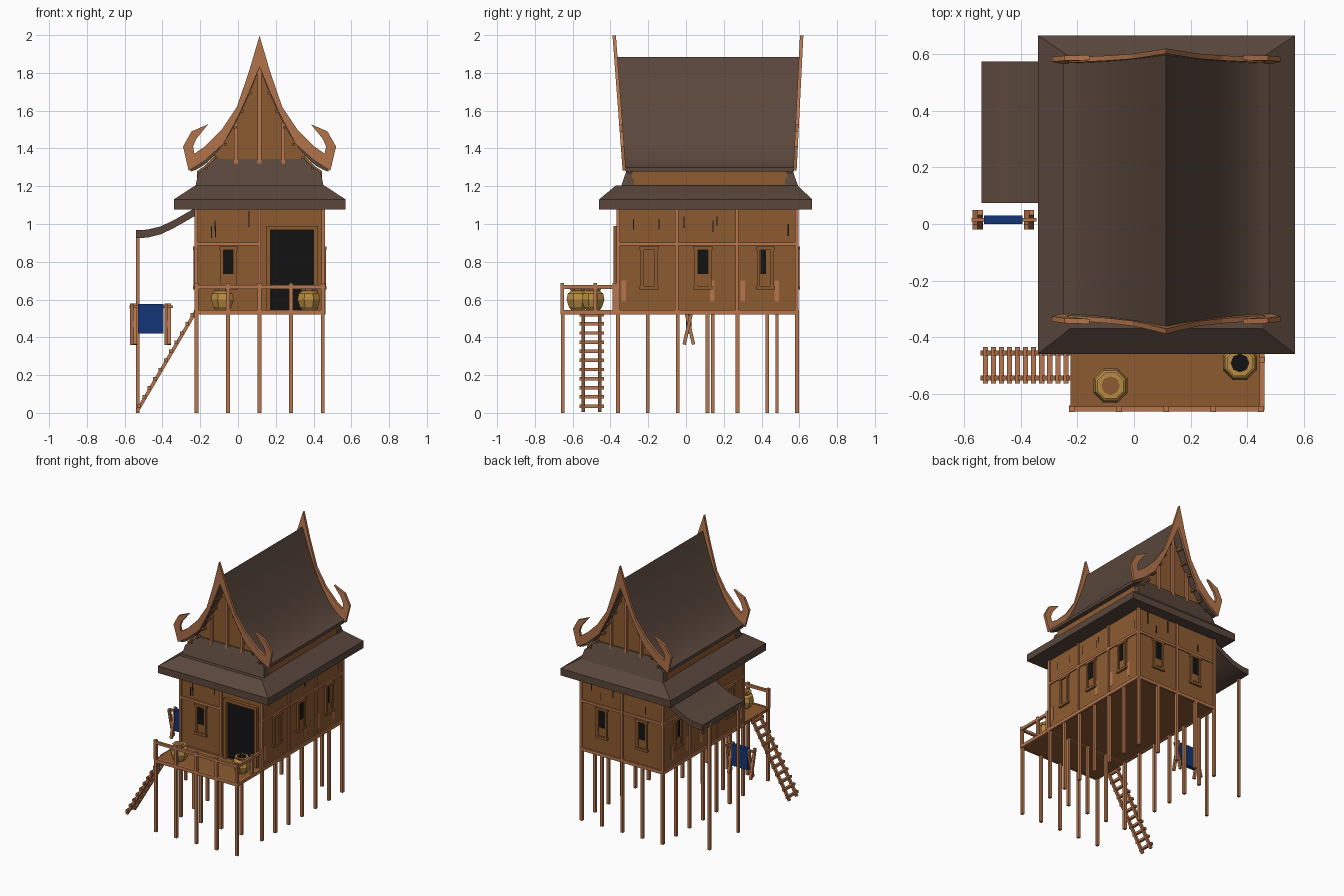
import bpy, bmesh, math, random
from mathutils import Vector, Matrix

if "Cube" in bpy.data.objects:
    bpy.data.objects.remove(bpy.data.objects["Cube"])

random.seed(4)


def mat(name, r, g, b):
    m = bpy.data.materials.new(name)
    m.diffuse_color = (r, g, b, 1)
    m.use_nodes = True
    m.node_tree.nodes["Principled BSDF"].inputs["Base Color"].default_value = m.diffuse_color
    return m


WALL = mat("brown wood", 0.27, 0.105, 0.03)
TRIM = mat("light wood", 0.47, 0.18, 0.075)
ROOF = mat("dark roof", 0.1, 0.062, 0.045)
BLACK = mat("dark opening", 0.006, 0.006, 0.006)
BLUE = mat("blue cloth", 0.007, 0.035, 0.18)
JAR = mat("yellow clay", 0.48, 0.26, 0.055)
CX = 0.114  # centre line of the house


def finish(name, bm, m, smooth=False):
    bmesh.ops.recalc_face_normals(bm, faces=bm.faces)
    me = bpy.data.meshes.new(name)
    bm.to_mesh(me)
    bm.free()
    me.materials.append(m)
    ob = bpy.data.objects.new(name, me)
    bpy.context.collection.objects.link(ob)
    if smooth:
        bpy.context.view_layer.objects.active = ob
        ob.select_set(True)
        bpy.ops.object.shade_smooth_by_angle(angle=math.radians(35))
        ob.select_set(False)
    return ob


def box(name, x0, x1, y0, y1, z0, z1, m):
    bm = bmesh.new()
    bmesh.ops.create_cube(bm, size=1, matrix=Matrix.Translation(((x0 + x1) / 2, (y0 + y1) / 2, (z0 + z1) / 2))
                          @ Matrix.Diagonal((x1 - x0, y1 - y0, z1 - z0, 1)))
    return finish(name, bm, m)


def beam(name, a, b, w, m):
    a, b = Vector(a), Vector(b)
    d = b - a
    bm = bmesh.new()
    bmesh.ops.create_cube(bm, size=1, matrix=Matrix.Translation((a + b) / 2)
                          @ d.to_track_quat('Z', 'Y').to_matrix().to_4x4() @ Matrix.Diagonal((w, w, d.length, 1)))
    return finish(name, bm, m)


def prism(name, pts, f0, f1, m, smooth=False):
    """Joins one outline, placed by f0 at one end and by f1 at the other."""
    bm = bmesh.new()
    a = [bm.verts.new(f0(*p)) for p in pts]
    b = [bm.verts.new(f1(*p)) for p in pts]
    n = len(pts)
    bm.faces.new(a)
    bm.faces.new(b)
    for i in range(n):
        bm.faces.new((a[i], a[(i + 1) % n], b[(i + 1) % n], b[i]))
    return finish(name, bm, m, smooth)


def mirrored(half):
    """Outline from apex-side half (x >= 0) to a full symmetric outline."""
    return half + [(-x, z) for x, z in reversed(half) if x > 1e-6]


def curve(d):
    d = abs(d)
    return 1.885 - 2.877 * d + 3.49 * d * d


def end_y(side, z, extra=0.0):
    """Leaning plane of the gable ends."""
    if side < 0:
        return -0.322 - (z - 1.29) * 0.075 - extra
    return 0.572 + (z - 1.29) * 0.05 + extra


# stilts
XS = [-0.22, -0.053, CX, 0.281, 0.449]
YS = [-0.36 + i * 0.158 for i in range(7)]
stilts = [(x, -0.652) for x in XS]
stilts += [(x, y) for x in XS for y in YS if x in (XS[0], XS[-1]) or y in (YS[0], YS[-1])]
for x, y in stilts:
    box("stilt", x - 0.01, x + 0.01, y - 0.01, y + 0.01, 0, 0.53, TRIM)

# main body and deck
box("house_body", -0.222, 0.452, -0.36, 0.587, 0.53, 1.1, WALL)
box("deck", -0.225, 0.455, -0.655, -0.36, 0.522, 0.542, WALL)
box("deck_front_edge", -0.23, 0.46, -0.664, -0.65, 0.52, 0.545, TRIM)
box("deck_right_edge", 0.447, 0.461, -0.66, -0.36, 0.52, 0.545, TRIM)
box("front_handrail", -0.23, 0.46, -0.664, -0.646, 0.657, 0.677, TRIM)
box("right_handrail", 0.444, 0.462, -0.66, -0.37, 0.657, 0.677, TRIM)
for x, y in [(x, -0.655) for x in XS] + [(0.453, -0.48), (0.453, -0.378)]:
    box("rail_post", x - 0.01, x + 0.01, y - 0.01, y + 0.01, 0.54, 0.687, TRIM)


# details laid on a wall: u runs along the wall, depth sticks out
def on_wall(side, name, u0, u1, z0, z1, depth, m):
    if side == "front":
        box(name, u0, u1, -0.36 - depth, -0.355, z0, z1, m)
    elif side == "back":
        box(name, u0, u1, 0.58, 0.587 + depth, z0, z1, m)
    elif side == "left":
        box(name, -0.222 - depth, -0.215, u0, u1, z0, z1, m)
    else:
        box(name, 0.445, 0.452 + depth, u0, u1, z0, z1, m)


def window(side, u, opening):
    for s in (-1, 1):
        c = u + s * 0.036
        on_wall(side, "window_jamb", c - 0.009, c + 0.009, 0.655, 0.88, 0.014, WALL)
    for z in (0.663, 0.872):
        on_wall(side, "window_bar", u - 0.05, u + 0.05, z - 0.009, z + 0.009, 0.016, WALL)
    on_wall(side, "window_shutter", u - 0.027, u + 0.027, 0.67, 0.865, 0.004, WALL)
    if opening:
        on_wall(side, "window_opening", u - 0.026, u - 0.026 + opening, 0.69, 0.862, 0.006, BLACK)
        on_wall(side, "window_lower_panel", u - 0.026, u + 0.026, 0.68, 0.735, 0.008, WALL)


for side in ("front", "back", "left", "right"):
    long_wall = side in ("left", "right")
    lo, hi = (-0.367, 0.594) if long_wall else (-0.23, 0.46)
    studs = [lo + 0.009, -0.05, 0.27, hi - 0.009] if long_wall else [lo + 0.009, CX, hi - 0.009]
    for u in studs:
        on_wall(side, "wall_stud", u - 0.009, u + 0.009, 0.525, 1.1, 0.009, TRIM)
    on_wall(side, "floor_beam", lo, hi, 0.522, 0.546, 0.01, TRIM)
    on_wall(side, "wall_rail", lo, CX if side == "front" else hi, 0.885, 0.903, 0.008, TRIM)
    # dark cracks and worn patches in the planks
    for i in range(7 if long_wall else 4):
        u = random.uniform(lo + 0.05, hi - 0.05 if side != "front" else 0.08)
        z = random.uniform(0.92, 1.0)
        on_wall(side, "plank_crack", u - 0.003, u + 0.003, z, z + random.uniform(0.04, 0.1), 0.002, BLACK)
    if long_wall:
        for u in (-0.33, 0.14, 0.3, 0.48):
            on_wall(side, "worn_patch", u - 0.012, u + 0.012, 0.59, 0.7, 0.002, TRIM)
        for u, w in ((-0.195, 0), (0.09, 0.052), (0.42, 0.03)):
            window(side, u, w)
window("front", -0.05, 0.05)
window("back", -0.05, 0.05)
window("back", 0.28, 0.05)

# door
on_wall("front", "door_opening", 0.165, 0.405, 0.54, 0.97, 0.005, BLACK)
for u in (0.16, 0.412):
    on_wall("front", "door_jamb", u - 0.011, u + 0.011, 0.54, 0.99, 0.024, WALL)
on_wall("front", "door_lintel", 0.15, 0.423, 0.968, 0.99, 0.024, WALL)

# skirt roof: flat rim and sloping top
bm = bmesh.new()
rings = []
for x0, x1, y0, y1, z in ((-0.34, 0.57, -0.46, 0.668, 1.078), (-0.34, 0.57, -0.46, 0.668, 1.13),
                          (-0.225, 0.455, -0.37, 0.59, 1.205)):
    rings.append([bm.verts.new(p) for p in ((x0, y0, z), (x1, y0, z), (x1, y1, z), (x0, y1, z))])
bm.faces.new(rings[0])
bm.faces.new(rings[2])
for a, b in zip(rings, rings[1:]):
    for i in range(4):
        bm.faces.new((a[i], a[(i + 1) % 4], b[(i + 1) % 4], b[i]))
finish("skirt_roof", bm, ROOF)

# upper wall with gable ends
half = [(d, curve(d) - 0.035) for d in [i * 0.033 for i in range(11)]] + [(0.332, 1.19)]
prism("gable_body", mirrored(half), lambda x, z: (CX + x, -0.285, z), lambda x, z: (CX + x, 0.535, z), WALL)

# curved main roof
ds = [0.365 * i / 12 for i in range(-12, 13)]
outline = [(d, curve(d)) for d in ds] + [(d, curve(d) - 0.055 + 0.09 * abs(d)) for d in reversed(ds)]
prism("main_roof", outline, lambda x, z: (CX + x, end_y(-1, z), z), lambda x, z: (CX + x, end_y(1, z), z), ROOF, True)

# gable ends: small lower roof, battens, purlins and horned bargeboards
board = mirrored([(0, 1.997), (0.055, 1.81), (0.12, 1.62), (0.2, 1.5), (0.29, 1.41), (0.345, 1.372), (0.352, 1.41),
                  (0.335, 1.45), (0.272, 1.528), (0.36, 1.49), (0.405, 1.41), (0.375, 1.282), (0.29, 1.335),
                  (0.19, 1.425), (0.11, 1.575), (0.05, 1.71), (0, 1.83)])
apron = mirrored([(0.235, 1.345), (0.29, 1.295), (0.325, 1.27), (0.34, 1.195)])
for s in (-1, 1):
    face = -0.285 if s < 0 else 0.535
    prism("gable_apron_roof", apron, lambda x, z: (CX + x, face + s * (0.008 + (1.345 - z) * 0.35), z),
          lambda x, z: (CX + x, face - s * 0.01, z), ROOF)
    prism("bargeboard", board, lambda x, z: (CX + x, end_y(s, z, -0.004), z),
          lambda x, z: (CX + x, end_y(s, z, 0.014), z), TRIM)
    for d in (-0.125, 0, 0.125):
        y = sorted((face, face + s * 0.018))
        box("gable_batten", CX + d - 0.01, CX + d + 0.01, y[0], y[1], 1.32, curve(d) - 0.04, TRIM)
    for d in (0.05, 0.09, 0.13, 0.18, 0.23, 0.28):
        for k in (-d, d):
            z = curve(k) - 0.058
            beam("purlin_end", (CX + k, face, z), (CX + k, end_y(s, z), z), 0.014, WALL)

# side awning with posts
top = [(-0.21, 1.095), (-0.27, 1.06), (-0.34, 1.02), (-0.41, 0.987), (-0.48, 0.97), (-0.54, 0.967)]
outline = top + [(x, z - 0.042) for x, z in reversed(top)]
prism("side_awning", outline, lambda x, z: (x, 0.075, z), lambda x, z: (x, 0.575, z), ROOF, True)
for y in (0.142, 0.482):
    box("awning_post", -0.54, -0.522, y - 0.009, y + 0.009, 0, 0.95, TRIM)

# ladder
for y in (-0.545, -0.457):
    beam("ladder_rail", (-0.535, y, 0.008), (-0.222, y, 0.54), 0.018, TRIM)
for i in range(11):
    t = (i + 0.5) / 11
    x, z = -0.54 + 0.313 * t, 0.012 + 0.532 * t
    box("ladder_rung", x - 0.009, x + 0.009, -0.565, -0.435, z - 0.009, z + 0.009, TRIM)

# cloth rack: crossed legs, rod and hanging cloth
for x in (-0.553, -0.372):
    for s in (-1, 1):
        beam("rack_leg", (x + s * 0.009, 0.015 - s * 0.025, 0.362), (x + s * 0.009, 0.015 + s * 0.025, 0.578), 0.018, TRIM)
beam("rack_rod", (-0.575, 0.015, 0.562), (-0.345, 0.015, 0.562), 0.014, TRIM)
box("hanging_cloth", -0.53, -0.395, 0.0, 0.03, 0.42, 0.577, BLUE)

# eight-sided clay jars on the deck
profile = [(0.034, 0.54), (0.052, 0.56), (0.065, 0.6), (0.058, 0.632), (0.04, 0.645), (0.05, 0.66), (0.034, 0.66)]
for jx, jy, inside in ((-0.083, -0.572, WALL), (0.375, -0.492, BLACK)):
    bm = bmesh.new()
    rings = [[bm.verts.new((jx + r * math.cos((k + 0.5) * math.pi / 4), jy + r * math.sin((k + 0.5) * math.pi / 4), z))
              for k in range(8)] for r, z in profile]
    for a, b in zip(rings, rings[1:]):
        for k in range(8):
            bm.faces.new((a[k], a[(k + 1) % 8], b[(k + 1) % 8], b[k]))
    bm.faces.new(rings[0])
    bm.faces.new(rings[-1])
    finish("clay_jar", bm, JAR)
    bm = bmesh.new()
    bmesh.ops.create_cone(bm, cap_ends=True, segments=8, radius1=0.033, radius2=0.033, depth=0.004,
                          matrix=Matrix.Translation((jx, jy, 0.661)))
    finish("jar_mouth", bm, inside)
